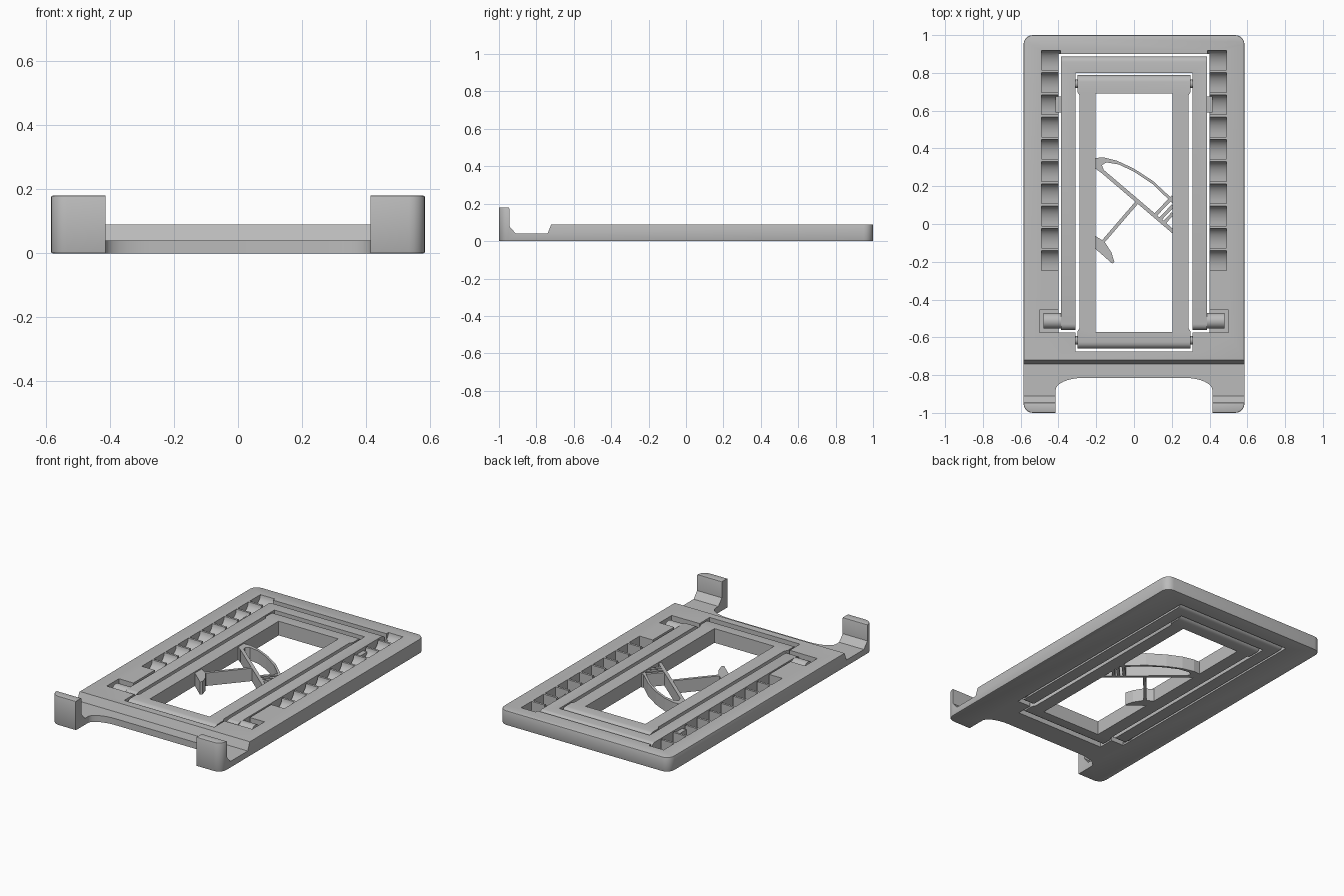
import bpy, bmesh, math
from mathutils import Vector

cube = bpy.data.objects.get("Cube")
if cube:
    bpy.data.objects.remove(cube, do_unlink=True)

GREY = (0.5, 0.5, 0.5, 1)
mat = bpy.data.materials.new("plain grey")
mat.use_nodes = True
mat.diffuse_color = GREY
mat.node_tree.nodes["Principled BSDF"].inputs["Base Color"].default_value = GREY

HALF_W, TOP = 0.585, 0.09


def add_prism(bm, pts, lo, hi, axis="z"):
    """Extrude a closed outline along z (points x, y) or x (points y, z)."""
    def place(p, d):
        return (p[0], p[1], d) if axis == "z" else (d, p[0], p[1])
    face = bm.faces.new([bm.verts.new(place(p, lo)) for p in pts])
    ext = bmesh.ops.extrude_face_region(bm, geom=[face])["geom"]
    shift = Vector(place((0, 0), hi - lo))
    bmesh.ops.translate(bm, vec=shift, verts=[v for v in ext if isinstance(v, bmesh.types.BMVert)])
    bmesh.ops.recalc_face_normals(bm, faces=bm.faces)


def box_pts(x0, x1, y0, y1):
    return [(x0, y0), (x1, y0), (x1, y1), (x0, y1)]


def mirrored(half):
    """Close an outline given by its +x half."""
    return half + [(-x, y) for x, y in reversed(half)]


def bevel(bm, test, width, segments):
    edges = [e for e in bm.edges if test(e.verts[0].co, e.verts[1].co)]
    bmesh.ops.bevel(bm, geom=edges, offset=width, segments=segments,
                    affect="EDGES", profile=0.5, clamp_overlap=True)


def make(name, bm):
    mesh = bpy.data.meshes.new(name)
    bm.to_mesh(mesh)
    bm.free()
    mesh.materials.append(mat)
    ob = bpy.data.objects.new(name, mesh)
    bpy.context.collection.objects.link(ob)
    return ob


def activate(ob):
    bpy.ops.object.select_all(action="DESELECT")
    ob.select_set(True)
    bpy.context.view_layer.objects.active = ob


def cut(ob, prisms):
    """Subtract a set of separate prisms, then discard the cutter."""
    bm = bmesh.new()
    for args in prisms:
        add_prism(bm, *args)
    cutter = make("cutter", bm)
    cutter.hide_render = True
    mod = ob.modifiers.new("cut", "BOOLEAN")
    mod.operation, mod.solver, mod.object = "DIFFERENCE", "EXACT", cutter
    activate(ob)
    bpy.ops.object.modifier_apply(modifier=mod.name)
    bpy.data.objects.remove(cutter, do_unlink=True)


def smooth(ob):
    activate(ob)
    bpy.ops.object.shade_smooth_by_angle(angle=math.radians(32))


def flat(a, b, z):
    return abs(a.z - z) < 1e-4 and abs(b.z - z) < 1e-4


# Base: side profile with two lip heights, rounded corners and edges
side = [(-1, 0), (1, 0), (1, TOP), (-0.72, TOP), (-0.74, 0.04),
        (-0.91, 0.04), (-0.945, 0.08), (-0.945, 0.18), (-1, 0.18)]
bm = bmesh.new()
add_prism(bm, side, -HALF_W, HALF_W, "x")
bevel(bm, lambda a, b: abs(a.x - b.x) < 1e-4 and abs(a.y - b.y) < 1e-4
      and abs(abs(a.y) - 1) < 1e-4, 0.05, 5)
bevel(bm, lambda a, b: flat(a, b, 0) or flat(a, b, 0.18)
      or (flat(a, b, TOP) and max(a.y, b.y) > 0), 0.012, 2)
base = make("base_frame", bm)

# Front gap between the two lips
arc = [(0.27 + 0.145 * math.cos(t), -0.88 + 0.065 * math.sin(t))
       for t in [i * math.pi / 16 for i in range(9)]]
cut(base, [(mirrored([(0.415, -1.1)] + arc), -0.1, 0.3)])

# Opening for the folding frames, then the hinge pockets
opening = [(0.31, -0.675), (0.31, -0.575), (0.4, -0.575), (0.4, 0.9)]
cut(base, [(mirrored(opening), -0.1, 0.3)])
cut(base, [(box_pts(*sorted((s * 0.39, s * 0.5)), -0.574, -0.455), 0.012, 0.3)
           for s in (-1, 1)])

# Ratchet notches: flat floor curving up to a steep back
notches = []
for i in range(10):
    y0 = -0.245 + i * 0.1178
    curve = [(y0 + 0.104 * math.sin(t), TOP - 0.065 * math.cos(t))
             for t in [k * math.pi / 16 for k in range(9)]]
    outline = curve + [(y0 + 0.104, 0.15), (y0, 0.15)]
    for s in (-1, 1):
        notches.append((outline, *sorted((s * 0.39, s * 0.49)), "x"))
cut(base, notches)
smooth(base)


def along_x(a, b, y):
    return abs(a.y - y) < 1e-4 and abs(b.y - y) < 1e-4 and abs(a.z - b.z) < 1e-4


# Support frame: U shape, open towards the front
bm = bmesh.new()
u_shape = [(0.31, 0.8), (0.31, -0.56), (0.387, -0.56), (0.387, 0.888)]
add_prism(bm, u_shape + [(-x, y) for x, y in reversed(u_shape)], 0, TOP - 0.002)
bevel(bm, lambda a, b: along_x(a, b, 0.888) or along_x(a, b, -0.56), 0.03, 4)
support = make("support_frame", bm)
smooth(support)

# Inner frame: rounded hinge bars at both ends, slimmer rails between
bm = bmesh.new()
ring = [(0.3, -0.66), (0.3, -0.57), (0.288, -0.55),
        (0.288, 0.68), (0.3, 0.7), (0.3, 0.788)]
add_prism(bm, mirrored(ring), 0, TOP - 0.002)
bevel(bm, lambda a, b: along_x(a, b, 0.788) or along_x(a, b, -0.66), 0.035, 4)
bevel(bm, lambda a, b: abs(a.x - b.x) < 1e-4 and abs(a.z - b.z) < 1e-4
      and abs(a.y - b.y) > 1, 0.014, 1)
inner = make("inner_frame", bm)
cut(inner, [(box_pts(-0.205, 0.205, -0.572, 0.692), -0.1, 0.3)])
smooth(inner)


# Hinge feet, pins and snap tabs on both sides
def rod(name, x0, x1, y, radius):
    pts = [(y + radius * math.cos(t), 0.047 + radius * math.sin(t))
           for t in [i * math.tau / 24 for i in range(24)]]
    bm = bmesh.new()
    add_prism(bm, pts, *sorted((x0, x1)), "x")
    smooth(make(name, bm))


for side_name, s in (("left", 1), ("right", -1)):
    rod(side_name + "_hinge_foot", s * 0.37, s * 0.48, -0.513, 0.041)
    rod(side_name + "_upper_pin", s * 0.28, s * 0.33, 0.742, 0.022)
    rod(side_name + "_lower_pin", s * 0.28, s * 0.33, -0.615, 0.022)
    bm = bmesh.new()
    add_prism(bm, box_pts(*sorted((s * 0.38, s * 0.415)), 0.59, 0.675), 0.02, 0.07)
    make(side_name + "_snap_tab", bm)


# Open brace work across the inner frame
def brace(name, pts):
    bm = bmesh.new()
    add_prism(bm, pts, 0, 0.08)
    make(name, bm)


def strut(name, start, end, width):
    a, b = Vector(start), Vector(end)
    n = (b - a).orthogonal().normalized() * width / 2
    brace(name, [a + n, b + n, b - n, a - n])


brace("curved_brace", [(-0.206, 0.35), (-0.16, 0.352), (-0.09, 0.335), (0, 0.293),
                       (0.1, 0.228), (0.206, 0.13), (0.206, 0.108), (0.1, 0.21),
                       (0, 0.277), (-0.08, 0.315), (-0.145, 0.326), (-0.17, 0.312),
                       (-0.16, 0.285), (-0.175, 0.272), (-0.206, 0.295)])
strut("diagonal_brace", (-0.18, 0.29), (0.21, -0.042), 0.02)
strut("cross_brace", (0.022, 0.122), (-0.165, -0.095), 0.018)
for i, (start, end) in enumerate([((0.115, 0.05), (0.206, 0.145)),
                                  ((0.14, 0.028), (0.206, 0.096)),
                                  ((0.162, 0.01), (0.206, 0.056))]):
    strut("short_brace_%d" % (i + 1), start, end, 0.018)
brace("brace_foot", [(-0.206, -0.062), (-0.155, -0.095), (-0.12, -0.15), (-0.104, -0.2),
                     (-0.115, -0.21), (-0.16, -0.17), (-0.206, -0.13)])
